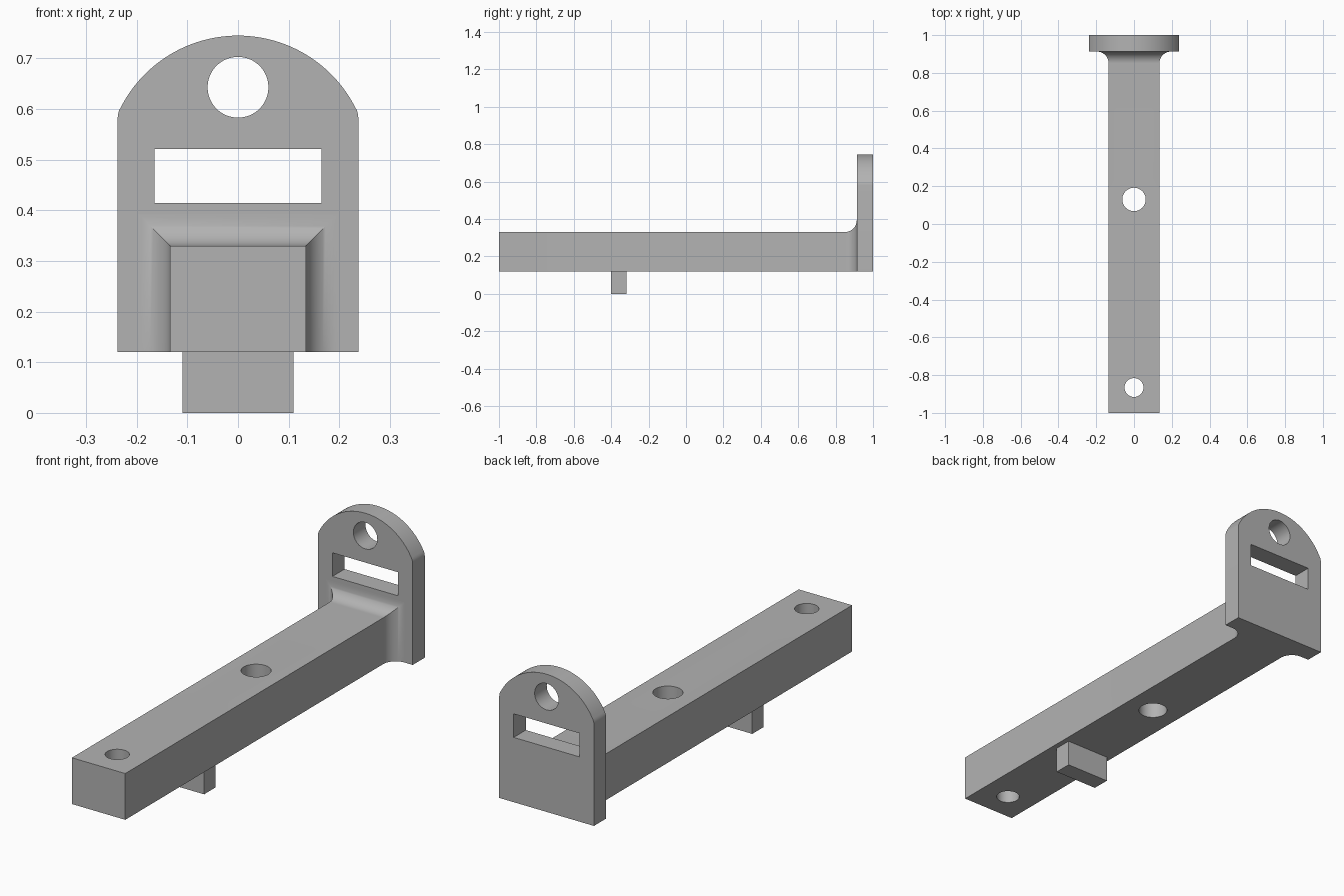
import bpy, bmesh, math

if "Cube" in bpy.data.objects:
    bpy.data.objects.remove(bpy.data.objects["Cube"], do_unlink=True)

BOTTOM, TOP, HALF = 0.12, 0.33, 0.134      # beam section
PLATE_Y, BACK_Y, FILLET = 0.913, 1.0, 0.063

grey = bpy.data.materials.new("plain grey")
grey.use_nodes = True
color = (0.45, 0.45, 0.45, 1)
grey.diffuse_color = color
grey.node_tree.nodes["Principled BSDF"].inputs["Base Color"].default_value = color


def loft(name, rings):
    """Skin a row of matching closed rings and cap both ends."""
    bm = bmesh.new()
    loops = [[bm.verts.new(p) for p in ring] for ring in rings]
    for a, b in zip(loops, loops[1:]):
        for i in range(len(a)):
            j = (i + 1) % len(a)
            bm.faces.new((a[i], a[j], b[j], b[i]))
    bm.faces.new(loops[0])
    bm.faces.new(loops[-1])
    bmesh.ops.recalc_face_normals(bm, faces=bm.faces)
    mesh = bpy.data.meshes.new(name)
    bm.to_mesh(mesh)
    bm.free()
    mesh.materials.append(grey)
    obj = bpy.data.objects.new(name, mesh)
    bpy.context.collection.objects.link(obj)
    return obj


def rect(half, y, z0, z1):
    return [(-half, y, z0), (half, y, z0), (half, y, z1), (-half, y, z1)]


def box(name, half, y0, y1, z0, z1):
    return loft(name, [rect(half, y0, z0, z1), rect(half, y1, z0, z1)])


def rod(radius, y, z, along_y=False):
    bpy.ops.mesh.primitive_cylinder_add(
        vertices=64, radius=radius, depth=1, location=(0, y, z),
        rotation=(math.pi / 2 if along_y else 0, 0, 0))
    return bpy.context.object


def activate(obj):
    bpy.ops.object.select_all(action="DESELECT")
    obj.select_set(True)
    bpy.context.view_layer.objects.active = obj


def cut(obj, cutters):
    for cutter in cutters:
        mod = obj.modifiers.new("hole", "BOOLEAN")
        mod.operation, mod.solver, mod.object = "DIFFERENCE", "EXACT", cutter
        activate(obj)
        bpy.ops.object.modifier_apply(modifier=mod.name)
        bpy.data.objects.remove(cutter, do_unlink=True)
    activate(obj)
    bpy.ops.object.shade_smooth_by_angle(angle=math.radians(30))


# Beam, flaring on the sides and top into a mitred fillet at the plate
rings = [rect(HALF, -1, BOTTOM, TOP)]
for i in range(17):
    t = i / 16 * math.pi / 2
    grow = FILLET * (1 - math.cos(t))
    y = PLATE_Y - FILLET + FILLET * math.sin(t)
    rings.append(rect(HALF + grow, y, BOTTOM, TOP + grow))
beam = loft("beam", rings)
cut(beam, [rod(0.062, 0.13, 0.25), rod(0.05, -0.866, 0.25)])

# End plate: straight sides, softened shoulders and an arched top
ARC_R, ARC_Z, WIDE = 0.26, 0.485, 0.238
side = [(WIDE, BOTTOM), (WIDE, 0.578), (0.2372, 0.588), (0.235, 0.597)]
start = math.acos(0.231 / ARC_R)
arc = []
for i in range(49):
    a = start + (math.pi - 2 * start) * i / 48
    arc.append((ARC_R * math.cos(a), ARC_Z + ARC_R * math.sin(a)))
outline = side + arc + [(-x, z) for x, z in reversed(side)]
plate = loft("end_plate", [[(x, y, z) for x, z in outline]
                           for y in (PLATE_Y, BACK_Y)])
cut(plate, [rod(0.06, 0.95, 0.643, along_y=True),
            box("slot_cutter", 0.165, 0.8, 1.1, 0.414, 0.521)])

# Locating lug under the beam
box("lug", 0.11, -0.4, -0.318, 0, BOTTOM)
